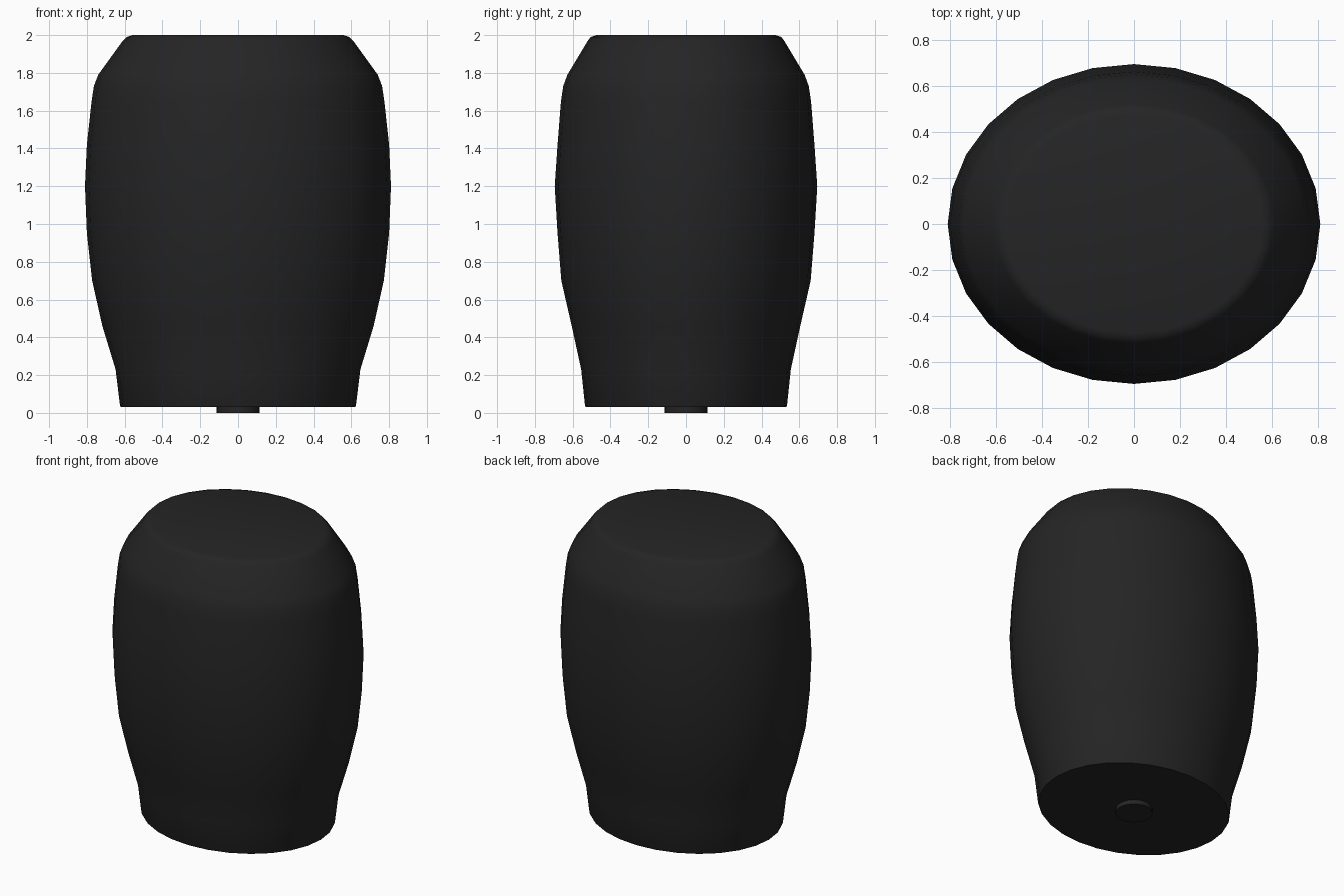
import bpy, bmesh, math

cube = bpy.data.objects.get("Cube")
if cube:
    bpy.data.objects.remove(cube)

SIDES = 28

black = bpy.data.materials.new("matte_black")
black.use_nodes = True
colour = (0.018, 0.018, 0.018, 1)
black.diffuse_color = colour
bsdf = black.node_tree.nodes["Principled BSDF"]
bsdf.inputs["Base Color"].default_value = colour
bsdf.inputs["Roughness"].default_value = 0.7


def loft(name, profile, sides=SIDES, angle=40):
    """Skin a stack of elliptical rings (z, x radius, y radius) and cap both ends."""
    bm = bmesh.new()
    rings = []
    for z, rx, ry in profile:
        turns = [2 * math.pi * i / sides for i in range(sides)]
        rings.append([bm.verts.new((rx * math.cos(a), ry * math.sin(a), z)) for a in turns])
    for low, high in zip(rings, rings[1:]):
        for i in range(sides):
            j = (i + 1) % sides
            bm.faces.new((low[i], low[j], high[j], high[i]))
    bm.faces.new(rings[0][::-1])
    bm.faces.new(rings[-1])
    mesh = bpy.data.meshes.new(name)
    bm.to_mesh(mesh)
    bm.free()
    mesh.materials.append(black)
    obj = bpy.data.objects.new(name, mesh)
    bpy.context.collection.objects.link(obj)
    bpy.ops.object.select_all(action="DESELECT")
    obj.select_set(True)
    bpy.context.view_layer.objects.active = obj
    bpy.ops.object.shade_smooth_by_angle(angle=math.radians(angle))
    return obj


# Barrel body: narrow foot, wide belly, sloped shoulder and flat top
body_profile = [
    (0.03, 0.62, 0.53),
    (0.04, 0.625, 0.535),
    (0.23, 0.648, 0.555),
    (0.46, 0.718, 0.605),
    (0.7, 0.772, 0.66),
    (0.95, 0.8, 0.68),
    (1.2, 0.81, 0.695),
    (1.42, 0.8, 0.68),
    (1.65, 0.775, 0.662),
    (1.73, 0.763, 0.65),
    (1.79, 0.74, 0.628),
    (1.97, 0.61, 0.52),
    (1.99, 0.59, 0.505),
    (2.0, 0.56, 0.475),
]
loft("body", body_profile)

# Small round boss under the base
loft("base_boss", [(0, 0.113, 0.113), (0.04, 0.113, 0.113)])
